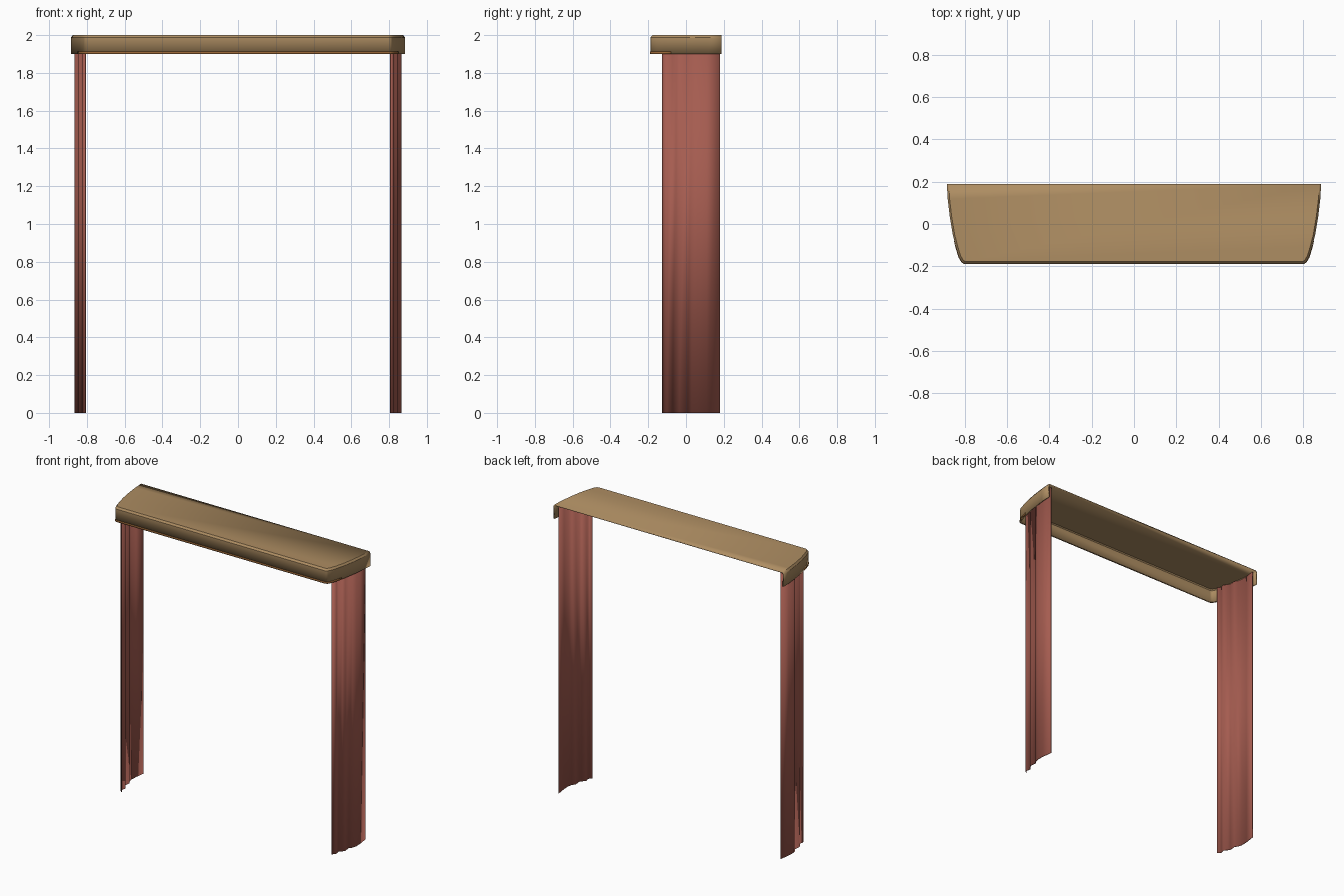
import bpy, bmesh, math

if "Cube" in bpy.data.objects:
    bpy.data.objects.remove(bpy.data.objects["Cube"])


def material(name, rgb):
    m = bpy.data.materials.new(name)
    m.diffuse_color = (*rgb, 1)
    m.use_nodes = True
    m.node_tree.nodes["Principled BSDF"].inputs["Base Color"].default_value = m.diffuse_color
    return m


TAN = material("tan wood", (0.42, 0.266, 0.122))
BROWN = material("brown trim", (0.30, 0.125, 0.035))
RED = material("dusty red cloth", (0.376, 0.107, 0.080))


def sheet(name, rows, mat, thick, offset, cap=False):
    """Skin equal-length rows of points into a thin solid shell."""
    bm = bmesh.new()
    vs = [[bm.verts.new(p) for p in r] for r in rows]
    for a, b in zip(vs, vs[1:]):
        for i in range(len(a) - 1):
            bm.faces.new((a[i], a[i + 1], b[i + 1], b[i]))
    if cap:
        bm.faces.new(vs[-1])
    me = bpy.data.meshes.new(name)
    bm.to_mesh(me)
    bm.free()
    ob = bpy.data.objects.new(name, me)
    bpy.context.collection.objects.link(ob)
    me.materials.append(mat)
    s = ob.modifiers.new("thickness", 'SOLIDIFY')
    s.thickness, s.offset = thick, offset
    bpy.ops.object.select_all(action='DESELECT')
    bpy.context.view_layer.objects.active = ob
    ob.select_set(True)
    bpy.ops.object.shade_smooth_by_angle(angle=math.radians(25))
    return ob


def both_sides(half):
    """Left-to-right outline from the right half (front to back)."""
    return [(-x, y) for x, y in reversed(half)] + list(half)


# Pelmet: bowed ends, straight front, chamfered top edge, open back and bottom
half = [(0.80, -0.188), (0.813, -0.181), (0.827, -0.157), (0.84, -0.115),
        (0.856, -0.05), (0.870, 0.033), (0.880, 0.118), (0.884, 0.188)]
inner = [(0.795, -0.178), (0.806, -0.172), (0.818, -0.152), (0.831, -0.112),
         (0.847, -0.05), (0.861, 0.033), (0.871, 0.118), (0.875, 0.188)]
outer, top = both_sides(half), both_sides(inner)
sheet("pelmet", [[(x, y, 1.9) for x, y in outer],
                 [(x, y, 1.987) for x, y in outer],
                 [(x, y, 2.0) for x, y in top]], TAN, 0.01, -1, cap=True)

# Trim strip along the lower front edge, wrapping round the corners
wrap = both_sides(half[:4] + [(0.849, -0.08)])
sheet("pelmet_trim", [[(x, y, z) for x, y in wrap] for z in (1.899, 1.912)],
      BROWN, 0.002, 1)

# Curtains: pleated cloth hanging inside each end
folds = [(0.806, -0.125), (0.820, -0.112), (0.824, -0.10), (0.817, -0.07),
         (0.836, -0.05), (0.845, -0.035), (0.841, 0.01), (0.856, 0.03),
         (0.863, 0.06), (0.861, 0.11), (0.851, 0.18)]
for side, name in ((1, "right_curtain"), (-1, "left_curtain")):
    pts = [(side * x, y) for x, y in folds][::side]
    sheet(name, [[(x, y, z) for x, y in pts] for z in (0, 1.985)],
          RED, 0.004, 0)
